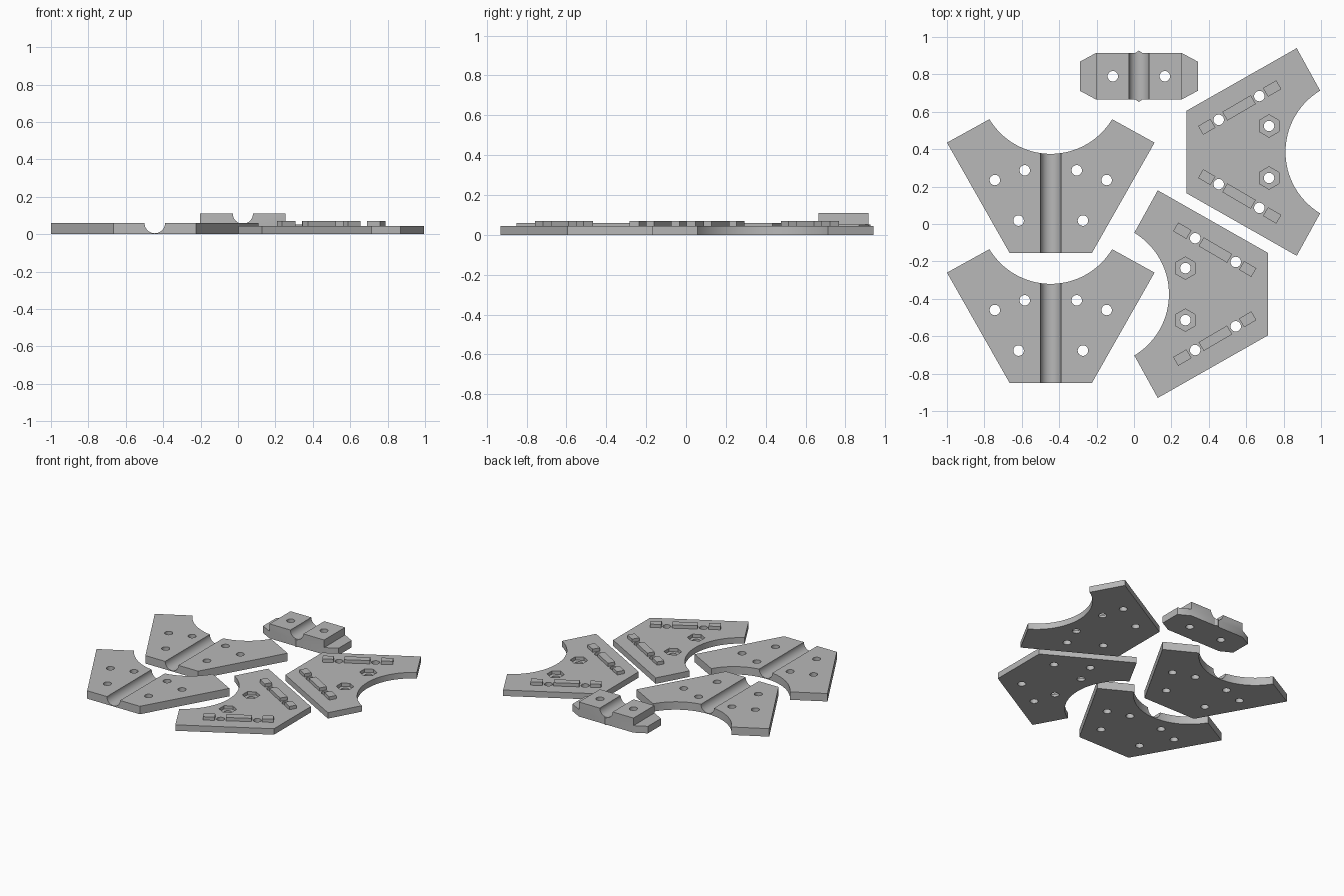
import bpy, bmesh, math
from mathutils import Matrix, Vector

cube = bpy.data.objects.get("Cube")
if cube:
    bpy.data.objects.remove(cube, do_unlink=True)

grey = bpy.data.materials.new("plain grey")
grey.use_nodes = True
grey.diffuse_color = (0.48, 0.48, 0.48, 1)
grey.node_tree.nodes["Principled BSDF"].inputs["Base Color"].default_value = (0.48, 0.48, 0.48, 1)


def prism(name, points, z0, z1, matrix=Matrix()):
    """Solid made by extruding a flat outline from z0 to z1."""
    bm = bmesh.new()
    face = bm.faces.new([bm.verts.new((x, y, z0)) for x, y in points])
    top = bmesh.ops.extrude_face_region(bm, geom=[face])["geom"]
    bmesh.ops.translate(bm, vec=(0, 0, z1 - z0),
                        verts=[v for v in top if isinstance(v, bmesh.types.BMVert)])
    bmesh.ops.transform(bm, matrix=matrix, verts=bm.verts)
    bmesh.ops.recalc_face_normals(bm, faces=bm.faces)
    mesh = bpy.data.meshes.new(name)
    bm.to_mesh(mesh)
    bm.free()
    mesh.materials.append(grey)
    obj = bpy.data.objects.new(name, mesh)
    bpy.context.collection.objects.link(obj)
    return obj


def circle(x, y, radius, sides):
    steps = [math.tau * i / sides for i in range(sides)]
    return [(x + radius * math.cos(a), y + radius * math.sin(a)) for a in steps]


def combine(obj, tool, operation="DIFFERENCE"):
    """Apply a boolean and throw the tool away."""
    mod = obj.modifiers.new("combine", "BOOLEAN")
    mod.operation, mod.object, mod.solver = operation, tool, "EXACT"
    graph = bpy.context.evaluated_depsgraph_get()
    result = bpy.data.meshes.new_from_object(obj.evaluated_get(graph))
    obj.modifiers.clear()
    obj.data = result
    bpy.data.objects.remove(tool, do_unlink=True)


def drill(obj, x, y):
    combine(obj, prism("drill", circle(x, y, 0.028, 32), -0.1, 0.3))


def cut_groove(obj, x, z, radius):
    lay_down = Matrix.Translation((x, 0, z)) @ Matrix.Rotation(math.pi / 2, 4, "X")
    combine(obj, prism("groove_tool", circle(0, 0, radius, 48), -2, 2, lay_down))


def finish(obj):
    bpy.ops.object.select_all(action="DESELECT")
    obj.select_set(True)
    bpy.context.view_layer.objects.active = obj
    bpy.ops.object.shade_smooth_by_angle(angle=math.radians(30))


def place(obj, x, y, degrees):
    obj.location = (x, y, 0)
    obj.rotation_euler.z = math.radians(degrees)


def duplicate(obj, name):
    copy = obj.copy()
    copy.name = name
    bpy.context.collection.objects.link(copy)
    return copy


# Shared plate outline: base on y = 0, round bite opening towards +y
half_chord, tip_y, bite_y, bite_r = 0.328, 0.717, 0.913, 0.383
sweep = math.asin(half_chord / bite_r)
bite = []
for i in range(41):
    a = sweep * (1 - i / 20)
    bite.append((bite_r * math.sin(a), bite_y - bite_r * math.cos(a)))
outline = [(-0.22, 0), (0.22, 0), (0.555, 0.59)] + bite + [(-0.555, 0.59)]
inner_hole, outer_hole, nut_hole = (0.172, 0.173), (0.299, 0.39), (0.139, 0.442)

# Grooved plates
grooved = prism("grooved_plate_back", outline, 0, 0.06)
cut_groove(grooved, 0, 0.06, 0.055)
for side in (-1, 1):
    for x, y in (inner_hole, outer_hole, nut_hole):
        drill(grooved, side * x, y)
finish(grooved)
place(grooved, -0.445, -0.155, 0)
place(duplicate(grooved, "grooved_plate_front"), -0.445, -0.85, 0)

# Plates with hexagonal nut pockets and raised bars
nut_plate = prism("nut_plate_back", outline, 0, 0.045)
start = Vector(inner_hole)
along = (Vector(outer_hole) - start).normalized()
across = Vector((-along.y, along.x)) * 0.027
for side in (-1, 1):
    for x, y in (inner_hole, outer_hole, nut_hole):
        drill(nut_plate, side * x, y)
    pocket = circle(side * nut_hole[0], nut_hole[1], 0.06, 6)
    combine(nut_plate, prism("pocket_tool", pocket, 0.02, 0.1))
    for s0, s1 in ((-0.112, -0.036), (0.038, 0.214), (0.29, 0.372)):
        a, b = start + along * s0, start + along * s1
        corners = [(side * p.x, p.y) for p in (a - across, b - across, b + across, a + across)]
        combine(nut_plate, prism("bar", corners, 0.03, 0.07), "UNION")
finish(nut_plate)
place(nut_plate, 0.28, 0.385, -90)
place(duplicate(nut_plate, "nut_plate_front"), 0.717, -0.375, 90)

# Clamp: tapered flange with a taller grooved block
quarter = [(0.315, 0.078), (0.228, 0.125), (0.018, 0.125)]
right_half = [(x, -y) for x, y in reversed(quarter)] + quarter
flange = [(0, -0.137)] + right_half + [(0, 0.137)] + [(-x, -y) for x, y in right_half]
clamp = prism("clamp", flange, 0, 0.053)
block = [(-0.228, -0.125), (0.228, -0.125), (0.228, 0.125), (-0.228, 0.125)]
combine(clamp, prism("block", block, 0, 0.11), "UNION")
cut_groove(clamp, 0, 0.11, 0.054)
for x in (-0.139, 0.139):
    drill(clamp, x, 0)
finish(clamp)
place(clamp, 0.026, 0.79, 0)
